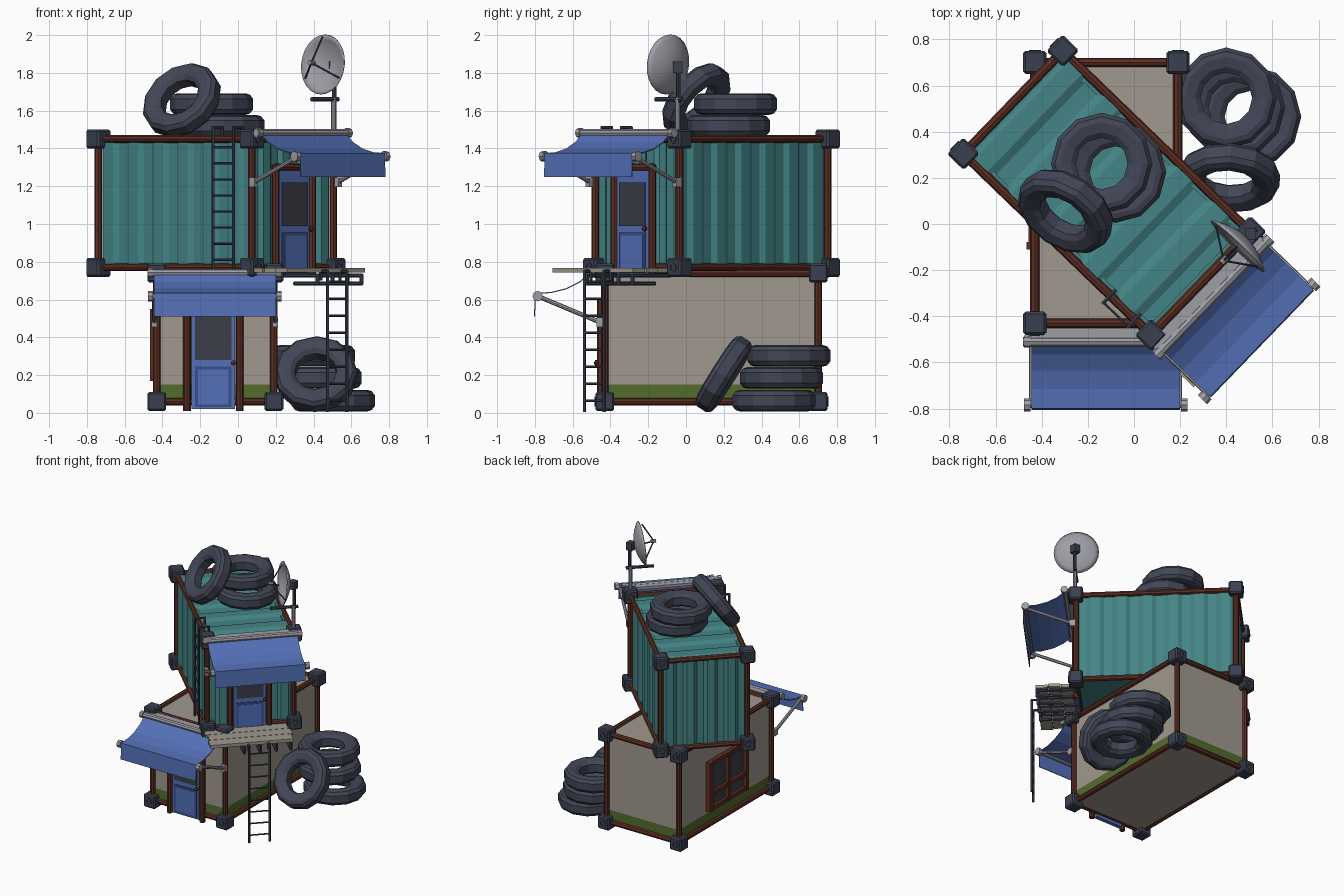
import bpy, bmesh, math
from mathutils import Matrix, Vector as V

if "Cube" in bpy.data.objects:
    bpy.data.objects.remove(bpy.data.objects["Cube"])


def material(name, r, g, b):
    m = bpy.data.materials.new(name)
    lin = [((c / 255 + 0.055) / 1.055) ** 2.4 for c in (r, g, b)]
    m.diffuse_color = (*lin, 1)
    m.use_nodes = True
    m.node_tree.nodes["Principled BSDF"].inputs["Base Color"].default_value = m.diffuse_color
    return m


TEAL = material("teal paint", 68, 132, 134)
BEIGE = material("beige paint", 160, 153, 142)
GREEN = material("moss green", 84, 108, 46)
BROWN = material("rusty brown", 92, 46, 34)
DARK = material("dark metal", 58, 64, 80)
TYRE = material("tyre rubber", 66, 70, 86)
BLUE = material("blue cloth", 84, 112, 184)
NAVY = material("dark blue trim", 58, 78, 138)
GLASS = material("dark glass", 60, 63, 74)
GREY = material("grey metal", 158, 158, 166)
M = Matrix()   # current placement frame


def finish(name, bm, mat):
    bmesh.ops.recalc_face_normals(bm, faces=bm.faces)
    bm.transform(M)
    me = bpy.data.meshes.new(name)
    bm.to_mesh(me)
    bm.free()
    me.materials.append(mat)
    ob = bpy.data.objects.new(name, me)
    bpy.context.collection.objects.link(ob)
    return ob


def box(name, lo, hi, mat, bevel=0):
    lo, hi = V(lo), V(hi)
    bm = bmesh.new()
    bmesh.ops.create_cube(bm, size=1)
    bmesh.ops.scale(bm, vec=hi - lo, verts=bm.verts)
    bmesh.ops.translate(bm, vec=(lo + hi) / 2, verts=bm.verts)
    if bevel:
        bmesh.ops.bevel(bm, geom=bm.edges[:], offset=bevel, segments=1, affect='EDGES')
    return finish(name, bm, mat)


def tube(name, pts, r, mat, n=8):
    pts = [V(p) for p in pts]
    bm = bmesh.new()
    for p, q in zip(pts, pts[1:]):
        d = q - p
        mx = Matrix.Translation((p + q) / 2) @ d.to_track_quat('Z', 'Y').to_matrix().to_4x4()
        bmesh.ops.create_cone(bm, cap_ends=True, segments=n, radius1=r, radius2=r,
                              depth=d.length + (r if len(pts) > 2 else 0), matrix=mx)
    return finish(name, bm, mat)


def revolve(name, prof, n, loc, axis, mat, closed):
    bm = bmesh.new()
    vs = [bm.verts.new((r, 0, z)) for r, z in prof]
    for a, b in zip(vs, vs[1:] + (vs[:1] if closed else [])):
        bm.edges.new((a, b))
    bmesh.ops.spin(bm, geom=bm.verts[:] + bm.edges[:], cent=(0, 0, 0), axis=(0, 0, 1),
                   angle=2 * math.pi, steps=n)
    bmesh.ops.remove_doubles(bm, verts=bm.verts, dist=1e-4)
    bm.transform(Matrix.Translation(loc) @ V(axis).to_track_quat('Z', 'Y').to_matrix().to_4x4())
    return finish(name, bm, mat)


def corrugated(name, centre, u, v, w, length, height, n):
    """Ribbed sheet: ribs spaced along u, running along v, standing out along w."""
    c, u, v, w = V(centre), V(u), V(v), V(w)
    p = length / n
    prof = [(-length / 2, -0.02)]
    for i in range(n):
        s = -length / 2 + i * p
        prof += [(s, 0), (s + .32 * p, 0), (s + .48 * p, .018), (s + .84 * p, .018)]
    prof += [(length / 2, 0), (length / 2, -0.02)]
    bm = bmesh.new()
    f = bm.faces.new([bm.verts.new(c + u * a + w * o - v * height / 2) for a, o in prof])
    ext = bmesh.ops.extrude_face_region(bm, geom=[f])['geom']
    bmesh.ops.translate(bm, vec=v * height, verts=[g for g in ext if isinstance(g, bmesh.types.BMVert)])
    finish(name, bm, TEAL)


def container_frame(tag):
    X, Y, Z0, Z1 = .31, .565, .06, .74
    for z in (Z0, Z1):
        for s in (-1, 1):
            tube(tag + "_long_beam", [(s * X, -Y, z), (s * X, Y, z)], .02, BROWN)
            tube(tag + "_cross_beam", [(-X, s * Y, z), (X, s * Y, z)], .02, BROWN)
            for t in (-1, 1):
                c = V((s * X, t * Y, z))
                box(tag + "_corner_block", c - V((.05,) * 3), c + V((.05,) * 3), DARK, .01)
                # oval socket on the end face
                e = revolve(tag + "_corner_socket", [(.016, -.004), (.026, -.004), (.026, .004), (.016, .004)],
                            12, c + V((0, t * .051, 0)), (0, t, 0), DARK, True)
    for s in (-1, 1):
        for t in (-1, 1):
            tube(tag + "_post", [(s * X, t * Y, Z0), (s * X, t * Y, Z1)], .02, BROWN)
    # door with frame on the -y end
    for x in (-.15, .13):
        tube(tag + "_door_post", [(x, -.585, .01), (x, -.585, .6)], .02, BROWN)
    tube(tag + "_door_lintel", [(-.16, -.585, .59), (.14, -.585, .59)], .02, BROWN)
    box(tag + "_door", (-.125, -.59, .02), (.105, -.56, .58), BLUE)
    box(tag + "_door_window", (-.107, -.596, .28), (.085, -.588, .51), GLASS)
    box(tag + "_door_panel_rim", (-.107, -.596, .03), (.085, -.588, .245), NAVY)
    box(tag + "_door_panel", (-.092, -.599, .045), (.07, -.59, .23), BLUE)
    revolve(tag + "_door_knob", [(0, -.014), (.014, -.006), (.014, .006), (0, .014)], 8,
            (.095, -.61, .265), (0, -1, 0), BROWN, False)


def awning(tag):
    tube(tag + "_awning_roller", [(-.36, -.645, .742), (.345, -.645, .742)], .02, GREY)
    box(tag + "_awning_rail", (-.34, -.63, .735), (.325, -.585, .755), GREY)
    prof = [(-.65, .738), (-.70, .695), (-.77, .66), (-.85, .64), (-.935, .635), (-.94, .51)]
    bm = bmesh.new()
    rows = [[bm.verts.new((x, y, z)) for y, z in prof] for x in (-.325, .32)]
    for i in range(len(prof) - 1):
        bm.faces.new((rows[0][i], rows[1][i], rows[1][i + 1], rows[0][i + 1]))
    cloth = finish(tag + "_awning_cloth", bm, BLUE)
    cloth.modifiers.new("thickness", 'SOLIDIFY').thickness = .006
    tube(tag + "_awning_front_bar", [(-.345, -.92, .618), (.34, -.92, .618)], .012, GREY)
    for s in (-1, 1):
        x = s * .34 - .003
        tube(tag + "_awning_cap", [(x - .014, -.92, .618), (x + .014, -.92, .618)], .028, GREY)
        tube(tag + "_awning_roller_cap", [(x - .014, -.645, .742), (x + .014, -.645, .742)], .026, GREY)
        tube(tag + "_awning_arm", [(x - s * .02, -.92, .618), (x - s * .02, -.59, .48)], .012, GREY)
        box(tag + "_awning_bracket", (x - s * .02 - .014, -.61, .455), (x - s * .02 + .014, -.57, .505), GREY)


def ladder(tag, a, b, z0, z1, step, over=None):
    """Two rails above points a and b; over bends the rail tops onto a roof."""
    a, b = V(a), V(b)
    for p in (a, b):
        pts = [p + V((0, 0, z0)), p + V((0, 0, z1))]
        if over:
            pts += [pts[1] + V(over), pts[1] + V(over) - V((0, 0, .045))]
        tube(tag + "_rail", pts, .009, DARK, 6)
    z = z0 + step * .6
    while z < z1 - .02:
        tube(tag + "_rung", [a + V((0, 0, z)), b + V((0, 0, z))], .006, DARK, 6)
        z += step


# lower container: flat walls with a green base band
M = Matrix.Translation((-.12, .135, 0))
container_frame("lower")
box("lower_walls", (-.305, -.56, .15), (.305, .56, .74), BEIGE)
box("lower_green_band", (-.305, -.56, .06), (.305, .56, .15), GREEN)
box("lower_floor", (-.303, -.558, .05), (.303, .558, .06), BEIGE)
awning("lower")

# side window on the -x wall
box("window_glass", (-.315, -.235, .18), (-.3, .215, .54), GLASS)
for y in (-.23, -.01, .21):
    box("window_upright", (-.345, y - .016, .17), (-.3, y + .016, .55), BROWN)
for z in (.185, .30, .535):
    box("window_bar", (-.338, -.24, z - .015), (-.3, .22, z + .015), BROWN)

# upper container: turned, ribbed walls and roof
UP = Matrix.Translation((-.1175, .135, .71)) @ Matrix.Rotation(math.radians(46), 4, 'Z')
M = UP
container_frame("upper")
box("upper_core", (-.29, -.545, .05), (.29, .545, .73), TEAL)
for s in (-1, 1):
    corrugated("upper_side_wall", (s * .295, 0, .4), (0, 1, 0), (0, 0, 1), (s, 0, 0), 1.1, .68, 6)
    corrugated("upper_end_wall", (0, s * .55, .4), (1, 0, 0), (0, 0, 1), (0, s, 0), .59, .68, 4)
corrugated("upper_roof", (0, 0, .732), (0, 1, 0), (1, 0, 0), (0, 0, 1), 1.1, .59, 5)
ladder("roof_ladder", (-.352, -.32, 0), (-.352, -.47, 0), .05, .80, .085, (.07, 0, 0))

# deck in front of the upper door, with pipes below it
for i in range(3):
    y = -.59 - i * .09
    box("deck_plank", (-.345 + .012 * (i % 2), y - .086, .034), (.25 + .012 * (i % 2), y, .058), BEIGE)
for x in (-.10, .015, .13, .235):
    tube("deck_support", [(x, -.56, .018), (x, -.845, .018), (x, -.845, -.025), (x, -.68, -.025)], .011, DARK, 6)
ladder("deck_ladder", (-.073, -.893, 0), (.073, -.893, 0), -.70, .04, .09, (0, .05, 0))
M = UP @ Matrix.Translation((0, 0, .03))
awning("upper")

# tyres: stacks and leaning ones
M = Matrix()
tyre_profile = [(.112, .03), (.135, .048), (.18, .057), (.203, .05), (.22, .028),
                (.22, -.028), (.203, -.05), (.18, -.057), (.135, -.048), (.112, -.03)]
for loc, axis in [((-.08, .225, 1.52), (0, 0, 1)), ((-.14, .262, 1.635), (0, 0, 1)),
                  ((-.297, .055, 1.655), (-.45, -.67, .57)),
                  ((.505, .465, .065), (0, 0, 1)), ((.435, .505, .185), (0, 0, 1)),
                  ((.40, .545, .302), (0, 0, 1)), ((.412, .20, .205), (-.05, -.84, .53))]:
    revolve("tyre", tyre_profile, 12, loc, axis, TYRE, True)

# satellite dish on the upper corner, facing sideways
rim, face = V((.447, -.098, 1.845)), V((-.69, -.715, .1)).normalized()
back = rim - face * .05
dish = revolve("dish", [(r * .157 / 6, .05 * (r / 6) ** 2) for r in range(7)], 24, back, face, GREY, False)
dish.modifiers.new("thickness", 'SOLIDIFY').thickness = .006
bpy.context.view_layer.objects.active = dish
dish.select_set(True)
bpy.ops.object.shade_smooth_by_angle()
tip = rim + face * .085
side = V((0, 0, 1)).cross(face).normalized()
for k in range(3):
    a = math.radians(90 + 120 * k)
    tube("dish_feed_rod", [rim + (side * math.cos(a) + V((0, 0, 1)) * math.sin(a)) * .145, tip], .005, DARK, 6)
tube("dish_feed", [tip - face * .02, tip + face * .015], .014, GREY)
tube("dish_pole", [(.507, -.043, 1.48), (.507, -.043, 1.67)], .014, GREY)
tube("dish_upright", [(.51, -.04, 1.64), (.51, -.04, 1.86)], .012, DARK)
tube("dish_arm", [(.53, -.02, 1.66), (.39, -.16, 1.66)], .012, DARK)
box("dish_mount", (.482, -.068, 1.80), (.528, -.018, 1.86), DARK)
